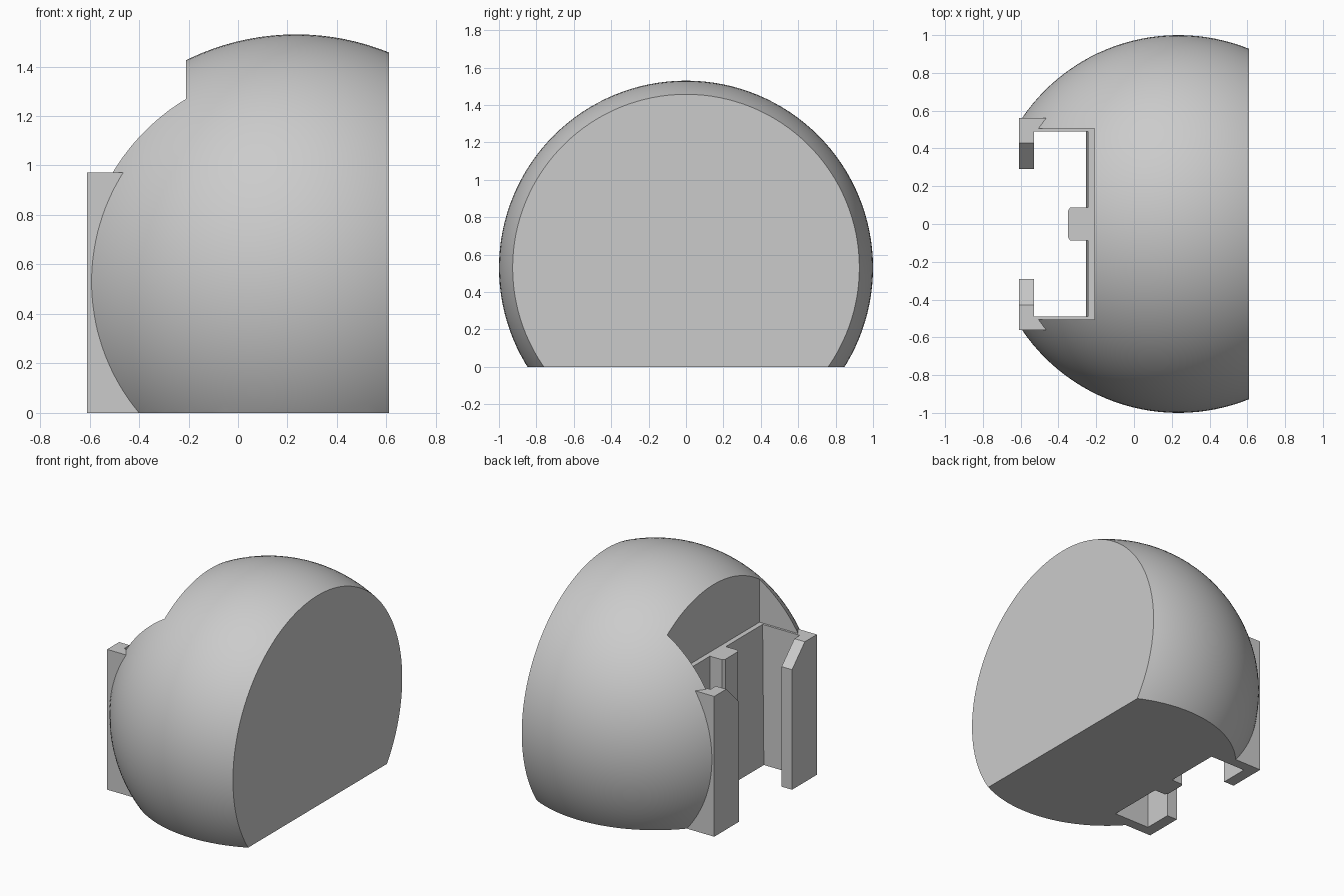
import bpy
import bmesh
from math import radians
from mathutils import Vector

if "Cube" in bpy.data.objects:
    bpy.data.objects.remove(bpy.data.objects["Cube"], do_unlink=True)

grey = bpy.data.materials.new("plain grey")
grey.use_nodes = True
colour = (0.6, 0.6, 0.6, 1)
grey.diffuse_color = colour
grey.node_tree.nodes["Principled BSDF"].inputs["Base Color"].default_value = colour


def prism(name, outline, axis, start, end):
    """Extrude a closed 2D outline along x, y or z."""
    def place(p, t):
        return {"x": (t, *p), "y": (p[0], t, p[1]), "z": (*p, t)}[axis]
    bm = bmesh.new()
    face = bm.faces.new([bm.verts.new(place(p, start)) for p in outline])
    grown = bmesh.ops.extrude_face_region(bm, geom=[face])["geom"]
    shift = Vector(place((0, 0), end - start))
    bmesh.ops.translate(bm, vec=shift, verts=[g for g in grown if isinstance(g, bmesh.types.BMVert)])
    bmesh.ops.recalc_face_normals(bm, faces=bm.faces)
    mesh = bpy.data.meshes.new(name)
    bm.to_mesh(mesh)
    bm.free()
    mesh.materials.append(grey)
    obj = bpy.data.objects.new(name, mesh)
    bpy.context.collection.objects.link(obj)
    return obj


def box(name, x, y, z):
    return prism(name, [(x[0], y[0]), (x[1], y[0]), (x[1], y[1]), (x[0], y[1])], "z", *z)


def combine(target, tool, operation):
    mod = target.modifiers.new(tool.name, "BOOLEAN")
    mod.operation, mod.object, mod.solver = operation, tool, "EXACT"
    bpy.context.view_layer.objects.active = target
    bpy.ops.object.modifier_apply(modifier=mod.name)
    bpy.data.objects.remove(tool, do_unlink=True)


TOP = 0.972

# Truncated ball, poles along x so the flat side is a clean circle
bpy.ops.mesh.primitive_uv_sphere_add(segments=128, ring_count=64, radius=1,
                                     location=(0.235, 0, 0.53), rotation=(0, radians(90), 0))
body = bpy.context.object
body.name = "ball_body"
bpy.ops.object.transform_apply(location=True, rotation=True, scale=True)
body.data.materials.append(grey)
combine(body, box("trim", (-2, 0.61), (-2, 2), (0, 3)), "INTERSECT")

# Flat front across the channel, then the channel block
combine(body, box("channel_front", (-2, -0.55), (-0.562, 0.562), (-1, 3)), "DIFFERENCE")
combine(body, box("bracket_block", (-0.61, -0.15), (-0.562, 0.562), (0, TOP)), "UNION")

# Slot above the block and tapered pocket through it
combine(body, box("upper_slot", (-2, -0.21), (-0.505, 0.505), (TOP, 3)), "DIFFERENCE")
pocket = [(-0.53, -0.1), (-0.255, -0.1), (-0.243, 1.1), (-0.53, 1.1)]
combine(body, prism("pocket", pocket, "y", -0.49, 0.49), "DIFFERENCE")

# Opening between the posts, with sloped post tops
opening = [(-0.29, -0.1), (0.29, -0.1), (0.29, 0.832), (0.44, 0.982), (-0.44, 0.982), (-0.29, 0.832)]
combine(body, prism("opening", opening, "x", -0.8, -0.5), "DIFFERENCE")

# Rounded centre rib on the back wall
rib = [(-0.23, -0.087), (-0.338, -0.087), (-0.35, -0.07),
       (-0.35, 0.07), (-0.338, 0.087), (-0.23, 0.087)]
combine(body, prism("rib", rib, "z", 0, TOP), "UNION")

# Smooth ball with crisp edges
bpy.ops.object.select_all(action="DESELECT")
body.select_set(True)
bpy.context.view_layer.objects.active = body
bpy.ops.object.shade_smooth_by_angle(angle=radians(20))
